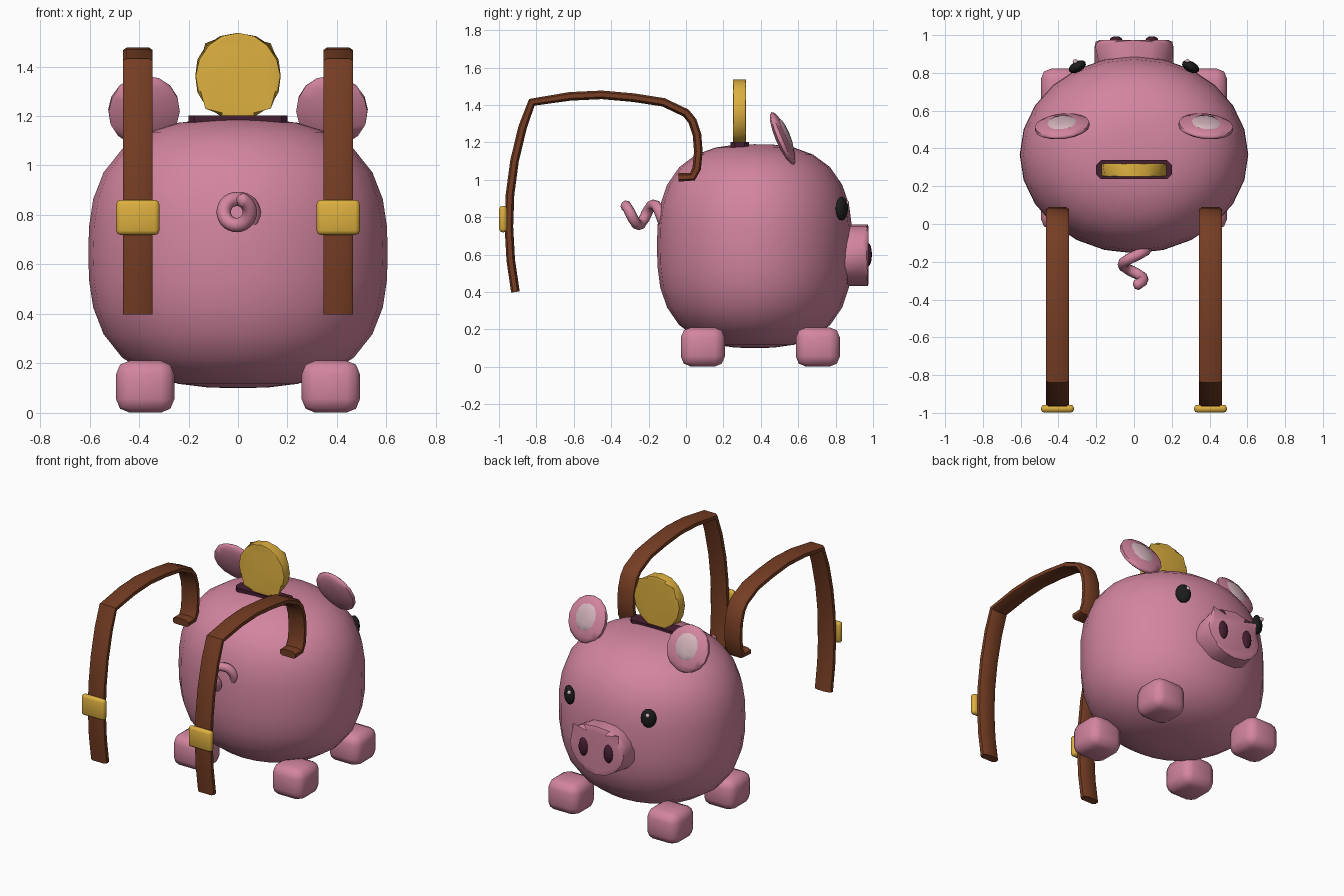
import bpy, bmesh, math
from mathutils import Vector, Matrix

if "Cube" in bpy.data.objects:
    bpy.data.objects.remove(bpy.data.objects["Cube"], do_unlink=True)


def material(name, rgb):
    m = bpy.data.materials.new(name)
    m.use_nodes = True
    m.diffuse_color = (*rgb, 1)
    m.node_tree.nodes["Principled BSDF"].inputs["Base Color"].default_value = (*rgb, 1)
    return m


PINK = material("pink", (0.65, 0.235, 0.35))
PALE = material("pale pink", (0.66, 0.46, 0.51))
PLUM = material("dark plum", (0.06, 0.013, 0.03))
GOLD = material("gold", (0.72, 0.43, 0.05))
BROWN = material("leather brown", (0.18, 0.047, 0.017))
BLACK = material("black", (0.012, 0.012, 0.013))


def finish(name, bm, mat, angle=40):
    bmesh.ops.recalc_face_normals(bm, faces=bm.faces)
    mesh = bpy.data.meshes.new(name)
    bm.to_mesh(mesh)
    bm.free()
    mesh.materials.append(mat)
    ob = bpy.data.objects.new(name, mesh)
    bpy.context.collection.objects.link(ob)
    bpy.ops.object.select_all(action="DESELECT")
    ob.select_set(True)
    bpy.context.view_layer.objects.active = ob
    bpy.ops.object.shade_smooth_by_angle(angle=math.radians(angle))
    return ob


def place(bm, loc, size, rot=None):
    turn = rot or Matrix.Identity(4)
    bm.transform(Matrix.Translation(loc) @ turn @ Matrix.Diagonal((*size, 1)))


def bevel(bm, edges, width, segments=2):
    bmesh.ops.bevel(bm, geom=edges, offset=width, segments=segments,
                    profile=0.5, affect="EDGES")


def ball(name, loc, radii, mat, rot=None, seg=12, rings=8):
    bm = bmesh.new()
    bmesh.ops.create_uvsphere(bm, u_segments=seg, v_segments=rings, radius=1)
    place(bm, loc, radii, rot)
    return finish(name, bm, mat, 60)


def block(name, loc, size, mat, width, segments=2):
    bm = bmesh.new()
    bmesh.ops.create_cube(bm, size=1)
    place(bm, loc, size)
    bevel(bm, bm.edges[:], width, segments)
    return finish(name, bm, mat, 50)


def disc(name, loc, rx, rz, depth, mat, width, seg, segments=2):
    """Round plate facing along y with softened rims."""
    bm = bmesh.new()
    bmesh.ops.create_cone(bm, cap_ends=True, segments=seg, radius1=1, radius2=1, depth=1)
    place(bm, loc, (1, 1, 1),
          Matrix.Rotation(math.pi / 2, 4, "X") @ Matrix.Diagonal((rx, rz, depth, 1)))
    rims = [e for e in bm.edges if any(len(f.verts) > 4 for f in e.link_faces)]
    bevel(bm, rims, width, segments)
    return finish(name, bm, mat)


def sweep(name, path, section, mat, angle=40):
    """Skin a list of (centre, side axis, up axis) frames with a section."""
    bm = bmesh.new()
    rings = [[bm.verts.new(c + a * u + b * v) for u, v in section] for c, a, b in path]
    n = len(section)
    for r, s in zip(rings, rings[1:]):
        for i in range(n):
            bm.faces.new((r[i], r[(i + 1) % n], s[(i + 1) % n], s[i]))
    bm.faces.new(rings[0])
    bm.faces.new(rings[-1])
    return finish(name, bm, mat, angle)


# Body: round in plan, with a fuller profile in height
bm = bmesh.new()
bmesh.ops.create_uvsphere(bm, u_segments=24, v_segments=16, radius=1)
POWER = 2.7
for v in bm.verts:
    r = math.hypot(v.co.x, v.co.y)
    v.co /= (r ** POWER + abs(v.co.z) ** POWER) ** (1 / POWER)
place(bm, (0, 0.367, 0.645), (0.605, 0.522, 0.545))
finish("body", bm, PINK, 60)

# Snout and coin with its slot
disc("snout", (0, 0.895, 0.597), 0.215, 0.165, 0.16, PINK, 0.035, 16)
disc("coin", (0, 0.286, 1.362), 0.175, 0.174, 0.07, GOLD, 0.012, 16)
bm = bmesh.new()
bmesh.ops.create_cube(bm, size=1)
place(bm, (0, 0.288, 1.186), (0.4, 0.1, 0.034))
bevel(bm, [e for e in bm.edges if abs(e.verts[0].co.z - e.verts[1].co.z) > 0.01], 0.025, 1)
finish("coin_slot", bm, PLUM)

# Curly tail
frames = []
STEPS = 36
for i in range(STEPS + 1):
    t = i / STEPS
    a = math.radians(-125 + 480 * t)
    rad = 0.075 - 0.022 * min(1, t * 4)
    centre = Vector((-math.sin(a) * rad - 0.005, -0.12 - 0.21 * t, 0.812 + math.cos(a) * rad))
    tangent = Vector((-math.cos(a) * rad, -0.025, -math.sin(a) * rad)).normalized()
    out = Vector((-math.sin(a), 0, math.cos(a)))
    size = 0.029 if i < STEPS else 0.014
    frames.append((centre, out * size, tangent.cross(out).normalized() * size))
circle = [(math.cos(k * math.pi / 4), math.sin(k * math.pi / 4)) for k in range(8)]
sweep("tail", frames, circle, PINK, 60)

# Strap centre line in (y, z), and its flattened section
STRAP = [(-0.04, 1.012), (0.035, 1.015), (0.058, 1.06), (0.067, 1.15), (0.06, 1.24),
         (0.035, 1.315), (0.0, 1.358), (-0.12, 1.415), (-0.28, 1.44), (-0.45, 1.455),
         (-0.62, 1.447), (-0.825, 1.415), (-0.875, 1.28), (-0.918, 1.1),
         (-0.942, 0.92), (-0.948, 0.75), (-0.938, 0.57), (-0.913, 0.4)]
points = [Vector((0, y, z)) for y, z in STRAP]
SECTION = [(-0.06, -0.012), (-0.045, -0.022), (0.045, -0.022), (0.06, -0.012),
           (0.06, 0.012), (0.03, 0.024), (-0.03, 0.024), (-0.06, 0.012)]
X = Vector((1, 0, 0))

tilt = Matrix.Rotation(math.radians(23), 4, "X")
for side, s in (("left", 1), ("right", -1)):
    # Feet
    for end, y in (("tail_end", 0.09), ("snout_end", 0.705)):
        block(f"{side}_{end}_foot", (s * 0.375, y, 0.106), (0.236, 0.236, 0.21), PINK, 0.055)

    # Ears with pale insides
    turn = Matrix.Rotation(s * math.radians(-6), 4, "Z") @ tilt
    centre = Vector((s * 0.38, 0.517, 1.222))
    ball(f"{side}_ear", centre, (0.152, 0.036, 0.152), PINK, turn, 10, 8)
    ball(f"{side}_inner_ear", centre + turn @ Vector((0, 0.026, 0.01)),
         (0.085, 0.016, 0.09), PALE, turn, 8, 6)

    # Eyes, glints and nostrils
    look = Matrix.Rotation(s * math.radians(-28), 4, "Z")
    ball(f"{side}_eye", (s * 0.3, 0.833, 0.846), (0.05, 0.028, 0.064), BLACK, look)
    ball(f"{side}_eye_glint", (s * 0.297 - 0.014, 0.859, 0.876), (0.014,) * 3, PALE, None, 8, 6)
    ball(f"{side}_nostril", (s * 0.095, 0.974, 0.6), (0.034, 0.02, 0.062), PLUM)

    # Straps and buckles
    frames = []
    for i, p in enumerate(points):
        before = (p - points[max(i - 1, 0)]).normalized()
        after = (points[min(i + 1, len(points) - 1)] - p).normalized()
        d = (before + after).normalized()
        frames.append((p + X * s * 0.405, X, X.cross(d)))
    sweep(f"{side}_strap", frames, SECTION, BROWN, 35)
    block(f"{side}_buckle", (s * 0.405, -0.978, 0.79), (0.175, 0.042, 0.142), GOLD, 0.018)
